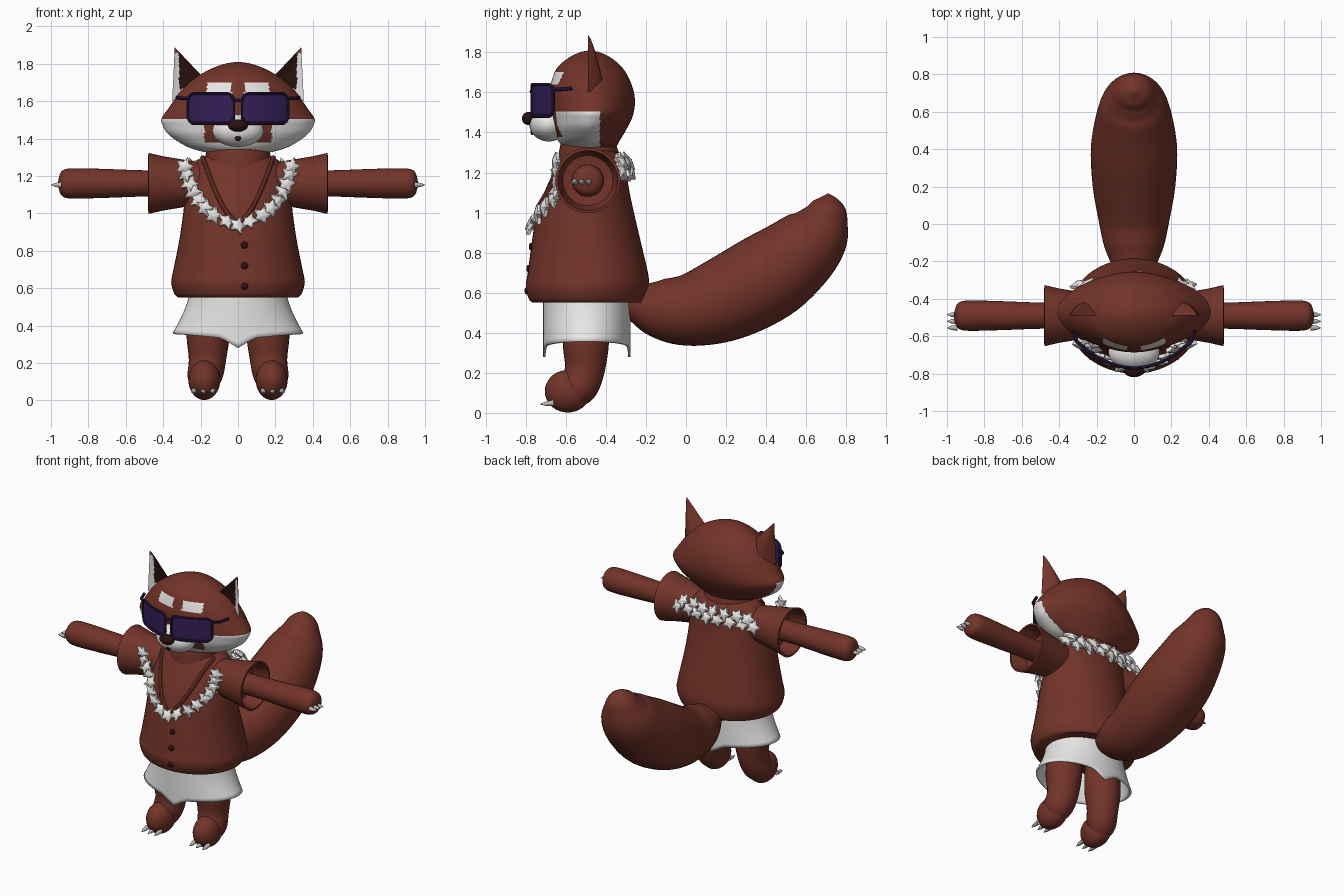
import bpy, bmesh, random
from math import sin, cos, pi, sqrt
from mathutils import Vector

random.seed(4)
if "Cube" in bpy.data.objects:
    bpy.data.objects.remove(bpy.data.objects["Cube"])


def material(name, *rgb):
    m = bpy.data.materials.new(name)
    m.use_nodes = True
    m.diffuse_color = (*rgb, 1)
    m.node_tree.nodes["Principled BSDF"].inputs["Base Color"].default_value = (*rgb, 1)
    return m


FUR = material("red brown", .17, .034, .022)
WHITE = material("white", .8, .79, .77)
DARK = material("dark brown", .022, .006, .005)
LENS = material("purple lens", .035, .013, .095)
FRAME = material("purple frame", .025, .012, .06)
CLAW = material("claw grey", .5, .49, .46)


def finish(bm, name, mats, rule=None):
    """Turn a bmesh into a smooth object, colouring faces by a rule."""
    bmesh.ops.remove_doubles(bm, verts=bm.verts, dist=1e-5)
    bmesh.ops.recalc_face_normals(bm, faces=bm.faces)
    if rule:
        for f in bm.faces:
            f.material_index = rule(f.calc_center_median())
    me = bpy.data.meshes.new(name)
    bm.to_mesh(me)
    bm.free()
    ob = bpy.data.objects.new(name, me)
    bpy.context.collection.objects.link(ob)
    for m in mats:
        me.materials.append(m)
    smooth(ob)
    return ob


def smooth(ob):
    bpy.ops.object.select_all(action='DESELECT')
    ob.select_set(True)
    bpy.context.view_layer.objects.active = ob
    bpy.ops.object.shade_smooth_by_angle(angle=.75)


def spline(pts, n):
    """Catmull-Rom resampling of tuples of any size."""
    p = [pts[0]] + list(pts) + [pts[-1]]
    out = []
    for i in range(1, len(p) - 2):
        for k in range(n):
            t = k / n
            out.append(tuple(b + .5 * t * (c - a + t * (2 * a - 5 * b + 4 * c - d + t * (3 * (b - c) + d - a)))
                             for a, b, c, d in zip(*p[i - 1:i + 3])))
    return out + [tuple(pts[-1])]


def skin(name, rings, mats, rule=None, caps=True, wrap=True):
    """Quads between successive rings of points."""
    bm = bmesh.new()
    vs = [[bm.verts.new(p) for p in r] for r in rings]
    n = len(rings[0])
    for a, b in zip(vs, vs[1:]):
        for i in range(n if wrap else n - 1):
            j = (i + 1) % n
            bm.faces.new((a[i], a[j], b[j], b[i]))
    if caps:
        bm.faces.new(vs[0])
        bm.faces.new(vs[-1])
    return finish(bm, name, mats, rule)


def stack(name, rows, mats, rule=None, seg=48, power=1.0):
    """Loft of horizontal ovals given as (z, half width, front y, back y)."""
    rings = []
    for z, w, f, b in rows:
        ring = []
        for i in range(seg):
            c, s = cos(2 * pi * i / seg), sin(2 * pi * i / seg)
            ring.append((w * abs(c) ** power * (1 if c > 0 else -1),
                         (f + b) / 2 + (b - f) / 2 * abs(s) ** power * (1 if s > 0 else -1), z))
        rings.append(ring)
    return skin(name, rings, mats, rule)


def sweep(name, path, mat, side=(1, 0, 0), wide=1.0, seg=28):
    """Round limb along (x, y, z, radius) points."""
    side, rings = Vector(side), []
    for i, p in enumerate(path):
        c = Vector(p[:3])
        t = Vector(path[min(i + 1, len(path) - 1)][:3]) - Vector(path[max(i - 1, 0)][:3])
        up = t.cross(side).normalized()
        rings.append([c + p[3] * (side * wide * cos(2 * pi * k / seg) + up * sin(2 * pi * k / seg))
                      for k in range(seg)])
    return skin(name, rings, [mat])


def ball(name, loc, size, mat):
    bm = bmesh.new()
    bmesh.ops.create_uvsphere(bm, u_segments=28, v_segments=18, radius=1)
    for v in bm.verts:
        v.co = Vector(a * b for a, b in zip(v.co, size)) + Vector(loc)
    return finish(bm, name, [mat])


def claw(name, loc, direction, length):
    ob = sweep(name, [(0, 0, 0, .016), (0, 0, length * .6, .011), (0, 0, length, .001)], CLAW, seg=10)
    ob.location = loc
    ob.rotation_euler = Vector(direction).to_track_quat('Z', 'Y').to_euler()


def wire(name, pts, r, mat, cyclic=False):
    cu = bpy.data.curves.new(name, 'CURVE')
    cu.dimensions = '3D'
    cu.bevel_depth, cu.bevel_resolution, cu.use_fill_caps = r, 2, True
    sp = cu.splines.new('POLY')
    sp.points.add(len(pts) - 1)
    for q, p in zip(sp.points, pts):
        q.co = (*p, 1)
    sp.use_cyclic_u = cyclic
    cu.materials.append(mat)
    ob = bpy.data.objects.new(name, cu)
    bpy.context.collection.objects.link(ob)
    bpy.ops.object.select_all(action='DESELECT')
    ob.select_set(True)
    bpy.context.view_layer.objects.active = ob
    bpy.ops.object.convert(target='MESH')
    smooth(bpy.context.object)


# Shirt body and neck
shirt = spline([(.55, .32, -.765, -.21), (.57, .34, -.785, -.2), (.63, .357, -.8, -.185), (.7, .345, -.79, -.19),
                (.85, .315, -.77, -.225), (1, .293, -.745, -.26), (1.12, .28, -.7, -.285),
                (1.22, .265, -.65, -.3), (1.28, .22, -.62, -.32), (1.31, .17, -.6, -.35)], 5)
stack("shirt", shirt, [FUR])
stack("neck", [(1.2, .17, -.64, -.33), (1.3, .175, -.635, -.335), (1.37, .165, -.62, -.36)], [FUR])


def shirt_y(x, z, front=True):
    _, w, f, b = min(shirt, key=lambda r: abs(r[0] - z))
    d = (b - f) / 2 * sqrt(1 - min(abs(x) / w, .9) ** 2)
    return (f + b) / 2 + (-d if front else d)


# Collar edge and buttons
half = spline([(.19, 1.3), (.13, 1.14), (.07, 1.02), (0, .94)], 6)
line = half + [(-x, z) for x, z in reversed(half[:-1])]
wire("collar_edge", [(x, shirt_y(x, z) - .004, z) for x, z in line], .013, FUR)
for z in (.61, .72, .83):
    ball("button", (.035, shirt_y(.035, z), z), (.019, .012, .019), DARK)

# Shorts, with a hem dipping at the middle
rings = []
for k in range(11):
    t, ring = k / 10, []
    for i in range(64):
        c, s = cos(2 * pi * i / 64), sin(2 * pi * i / 64)
        x = (.26 + .09 * t ** 1.5) * c
        hem = .36 - .035 * (1 - abs(c)) - .045 * max(0, 1 - abs(x) / .09)
        ring.append((x, -.495 + .218 * s, .58 + (hem - .58) * t))
    rings.append(ring)
shorts = skin("shorts", rings, [WHITE], caps=False)
shorts.modifiers.new("thickness", 'SOLIDIFY').thickness = .012

# Head: white cheeks, brown tear marks, white brows


def face_rule(c):
    x = abs(c.x)
    if c.y < -.5 and .035 < x < .165 and 1.635 < c.z < 1.7:
        return 1
    if c.z < 1.505 and c.y < -.43 and not (x < .18 and c.z > 1.375):
        return 1
    return 0


head = spline([(1.31, .08, -.57, -.4), (1.33, .19, -.61, -.35), (1.36, .28, -.64, -.33), (1.42, .37, -.665, -.295),
               (1.47, .403, -.675, -.27), (1.505, .41, -.68, -.26), (1.55, .38, -.685, -.255),
               (1.6, .345, -.685, -.26), (1.66, .3, -.67, -.28), (1.72, .235, -.645, -.315),
               (1.77, .15, -.59, -.37), (1.8, .07, -.53, -.43), (1.81, 0, -.48, -.48)], 6)
stack("head", head, [FUR, WHITE], face_rule, seg=160, power=1.1)
ball("muzzle", (0, -.685, 1.442), (.138, .097, .087), WHITE)
ball("nose", (0, -.785, 1.47), (.053, .034, .033), DARK)
ball("mouth", (0, -.768, 1.408), (.017, .009, .022), DARK)


# Sunglasses
def lens_y(x):
    return -.77 + 1.5 * x * x


for s in (1, -1):
    cols, top, low = [], [], []
    for i in range(25):
        u = i / 12 - 1
        x = .145 + .122 * u
        h = .08 - .03 * max(0, (abs(u) - .75) / .25) ** 2.5
        col = [(s * x, lens_y(x), 1.56 + h * (k / 4 - 1)) for k in range(9)]
        cols.append(col)
        top.append(col[-1])
        low.append(col[0])
    lens = skin("lens", cols, [LENS], caps=False, wrap=False)
    lens.modifiers.new("thickness", 'SOLIDIFY').thickness = .01
    wire("lens_frame", top + low[::-1], .008, FRAME, True)
    wire("glasses_arm", [(s * .26, -.665, 1.615), (s * .305, -.63, 1.615), (s * .325, -.57, 1.62)], .01, FRAME)
wire("glasses_bridge", [(-.03, -.768, 1.6), (0, -.772, 1.605), (.03, -.768, 1.6)], .009, FRAME)

for s in (1, -1):
    # Ear: bulging back, hollow front
    back, front = [], []
    for k in range(17):
        t = k / 16
        inner = Vector((.17 + .168 * t, -.49, 1.71 + .178 * t))
        outer = Vector((.352 - .014 * t, -.49, 1.6 + .288 * t))
        for rows, depth in ((back, .075), (front, .025)):
            row = []
            for i in range(17):
                p = inner.lerp(outer, i / 16)
                p.y += depth * (1 - t) ** .7 * sin(pi * i / 16)
                row.append((s * p.x, p.y, p.z))
            rows.append(row)

    def ear_rule(c):
        t = (abs(c.x) - .17) * .55 + (c.z - 1.71) * 3.1
        if c.z > 1.855:
            return 0
        if abs(c.x) > .315 or c.z < 1.665:
            return 1
        return 2 if t < .6 else 0
    skin("ear_back", back, [FUR], caps=False, wrap=False)
    skin("ear_front", front, [FUR, WHITE, DARK], ear_rule, caps=False, wrap=False)

    # Sleeve with open cuff, arm and hand claws
    profile = [(.12, .1), (.28, .125), (.4, .145), (.478, .163), (.48, .15), (.37, .125), (.36, .06)]
    rings = [[(s * x, -.49 + r * cos(a * pi / 20), 1.16 + r * sin(a * pi / 20)) for a in range(40)]
             for x, r in profile]
    skin("sleeve", rings, [FUR])
    arm = spline([(.3, .07), (.5, .07), (.7, .077), (.85, .081), (.92, .077), (.95, .055), (.963, .004)], 4)
    sweep("arm", [(s * x, -.49, 1.16, r) for x, r in arm], FUR, side=(0, 1, 0))
    for y in (-.555, -.52, -.485):
        claw("hand_claw", (s * .945, y, 1.152), (s, 0, 0), .055)

    # Leg, foot and toe claws
    leg = spline([(.155, -.5, .52, .11), (.16, -.5, .35, .115), (.163, -.505, .22, .1), (.175, -.535, .13, .095),
                  (.18, -.57, .08, .07)], 5)
    sweep("leg", [(s * x, y, z, r) for x, y, z, r in leg], FUR)
    ball("foot", (s * .18, -.59, .108), (.085, .115, .106), FUR)
    for x in (.135, .185, .235):
        claw("toe_claw", (s * x, -.66, .05), (0, -1, -.1), .07)

# Tail
sweep("tail", spline([(0, -.3, .58, .06), (0, -.24, .55, .1), (0, -.13, .52, .15), (0, .02, .515, .182),
                      (0, .2, .57, .212), (0, .4, .675, .222), (0, .55, .785, .2), (0, .65, .89, .168),
                      (0, .695, .98, .118), (0, .708, 1.05, .075), (0, .71, 1.095, .003)], 6),
      FUR, wide=1.04, seg=40)


# Flower garland
def flower(loc, facing):
    bm = bmesh.new()
    rim = [(r * cos(k * pi / 5), r * sin(k * pi / 5)) for k, r in enumerate([.056, .028] * 5)]
    layers = [[bm.verts.new((x * q, y * q, z)) for x, y in rim] for q, z in ((.85, -.012), (1, .006), (.3, .022))]
    for a, b in zip(layers, layers[1:]):
        for i in range(10):
            bm.faces.new((a[i], a[i - 1], b[i - 1], b[i]))
    bm.faces.new(layers[0])
    bm.faces.new(layers[-1])
    ob = finish(bm, "garland_flower", [WHITE])
    ob.location = loc
    q = Vector(facing).to_track_quat('Z', 'Y')
    ob.rotation_euler = (q @ Vector((0, 0, 1)).rotation_difference(
        Vector((random.uniform(-.4, .4), random.uniform(-.4, .4), 1)))).to_euler()


strand = spline([(.285, 1.25), (.26, 1.16), (.21, 1.07), (.13, .99), (0, .935)], 2)
for x, z in strand + [(-x, z) for x, z in strand[:-1]]:
    flower((x, min(shirt_y(x, z), -.63) - .015, z), (x * 1.5, -1, .3))
for i in range(15):
    x = -.29 + .58 * i / 14
    z = 1.23 + (.022 if i % 2 else -.022)
    flower((x, max(shirt_y(x, z, False), -.34) + .015, z), (x * .8, 1, .5))
